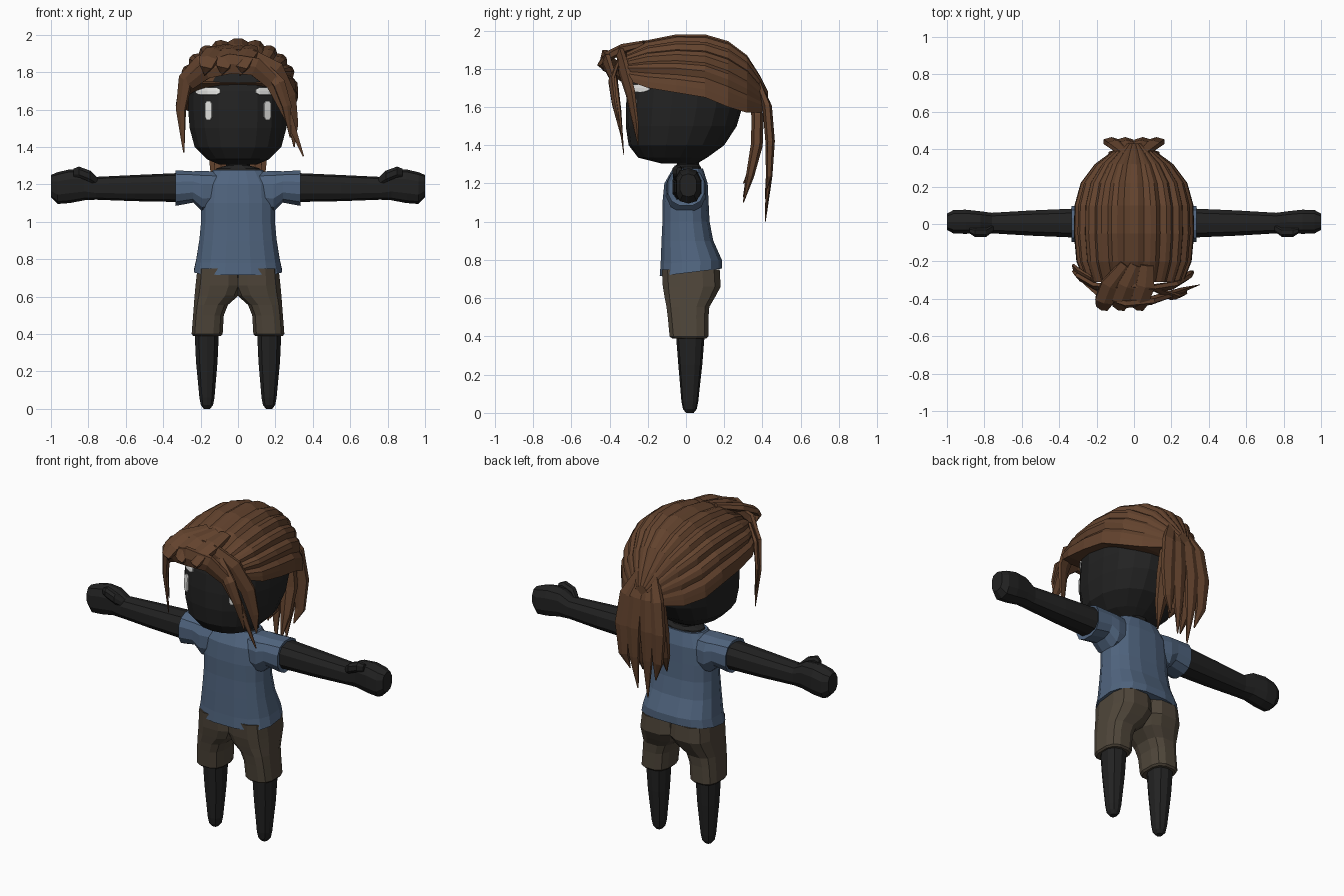
import bpy, bmesh, math
from mathutils import Vector
from mathutils.bvhtree import BVHTree

cube = bpy.data.objects.get("Cube")
if cube:
    bpy.data.objects.remove(cube, do_unlink=True)


def material(name, r, g, b):
    m = bpy.data.materials.new(name)
    m.use_nodes = True
    m.diffuse_color = (r, g, b, 1)
    bsdf = next(n for n in m.node_tree.nodes if n.type == 'BSDF_PRINCIPLED')
    bsdf.inputs["Base Color"].default_value = (r, g, b, 1)
    bsdf.inputs["Roughness"].default_value = 0.9
    return m


SKIN = material("black skin", .016, .016, .016)
HAIR = material("brown hair", .125, .056, .027)
SHIRT = material("blue shirt", .08, .128, .21)
SHORTS = material("olive brown shorts", .078, .061, .042)
WHITE = material("white face marks", .8, .8, .78)


def finish(name, bm, mat, mirror=False):
    bmesh.ops.recalc_face_normals(bm, faces=bm.faces)
    mesh = bpy.data.meshes.new(name)
    bm.to_mesh(mesh)
    bm.free()
    mesh.materials.append(mat)
    obj = bpy.data.objects.new(name, mesh)
    bpy.context.collection.objects.link(obj)
    if mirror:
        mod = obj.modifiers.new("Mirror", 'MIRROR')
        mod.use_mirror_merge = False
    return obj


def skin_loops(name, loops, mat, mirror=False):
    """Bridge closed loops of points and cap both ends."""
    bm = bmesh.new()
    rows = [[bm.verts.new(p) for p in loop] for loop in loops]
    n = len(rows[0])
    for a, b in zip(rows, rows[1:]):
        for i in range(n):
            j = (i + 1) % n
            bm.faces.new((a[i], a[j], b[j], b[i]))
    bm.faces.new(rows[0])
    bm.faces.new(rows[-1])
    return finish(name, bm, mat, mirror)


def spow(v, p):
    return math.copysign(abs(v) ** p, v)


def loft(name, rings, mat, n=12, p=.8, mirror=False):
    """Rings are (centre, half axis, half axis); p below one is boxier."""
    loops = []
    for c, u, v in rings:
        c, u, v = Vector(c), Vector(u), Vector(v)
        angles = [2 * math.pi * (i + .5) / n for i in range(n)]
        loops.append([c + u * spow(math.cos(a), p) + v * spow(math.sin(a), p) for a in angles])
    return skin_loops(name, loops, mat, mirror)


def level(z, x, rx, front, back, tilt=0):
    return (x, (front + back) / 2, z), (rx, 0, 0), (0, (back - front) / 2, tilt)


def upright(x, y, ry, low, high):
    return (x, y, (low + high) / 2), (0, ry, 0), (0, 0, (high - low) / 2)


def strand(name, path, width, normal, thick=.4):
    """Tapered lock of hair lying flat against the given normal."""
    pts = [Vector(p) for p in path]
    normal = Vector(normal).normalized()
    rings = []
    for i, p in enumerate(pts):
        t = i / (len(pts) - 1)
        tangent = pts[min(i + 1, len(pts) - 1)] - pts[max(i - 1, 0)]
        side = tangent.cross(normal).normalized()
        w = width * (1 - t ** 3) * (.6 + .4 * min(1, 3 * t)) + .004
        rings.append((p, side * w, side.cross(tangent).normalized() * w * thick))
    return loft(name, rings, HAIR, n=6, p=1)


# Head and neck
head = loft("head", [
    level(1.305, 0, .10, -.13, .06), level(1.335, 0, .17, -.25, .11),
    level(1.40, 0, .235, -.30, .20), level(1.50, 0, .262, -.315, .265),
    level(1.60, 0, .27, -.315, .295), level(1.70, 0, .268, -.305, .30),
    level(1.80, 0, .24, -.28, .27), level(1.88, 0, .15, -.18, .18)], SKIN, n=18, p=.88)
loft("neck", [
    level(1.20, 0, .16, -.08, .09), level(1.285, 0, .12, -.06, .08),
    level(1.30, 0, .065, -.05, .07), level(1.37, 0, .065, -.05, .07)], SKIN)

# Shirt body and sleeves
loft("shirt_body", [
    level(.735, 0, .24, -.14, .19, .02), level(.79, 0, .228, -.135, .19, .01),
    level(.90, 0, .21, -.13, .145), level(1.0, 0, .2, -.125, .125),
    level(1.1, 0, .2, -.125, .12), level(1.2, 0, .19, -.115, .115),
    level(1.278, 0, .135, -.07, .09)], SHIRT, n=16, p=.75)
loft("sleeves", [
    upright(.10, 0, .09, 1.06, 1.27), upright(.19, 0, .105, 1.05, 1.275),
    upright(.24, 0, .10, 1.10, 1.272), upright(.335, 0, .098, 1.082, 1.278),
    upright(.33, 0, .085, 1.10, 1.262)], SHIRT, p=.8, mirror=True)

# Arms, mitten hands and thumbs
loft("arms", [
    upright(.28, .005, .082, 1.105, 1.262), upright(.55, .005, .07, 1.11, 1.25),
    upright(.76, .005, .057, 1.118, 1.24), upright(.82, .01, .06, 1.115, 1.275),
    upright(.90, .012, .067, 1.10, 1.28), upright(.965, .012, .065, 1.095, 1.265),
    upright(1.0, .012, .045, 1.13, 1.25)], SKIN, n=10, p=.75, mirror=True)
loft("thumbs", [
    upright(.75, -.02, .02, 1.19, 1.235), upright(.79, -.045, .025, 1.21, 1.275),
    upright(.85, -.045, .026, 1.235, 1.297), upright(.88, -.035, .015, 1.24, 1.285)],
    SKIN, n=8, mirror=True)

# Shorts: two overlapping halves meeting at the seat
loft("shorts", [
    level(.39, .165, .076, -.075, .11), level(.40, .165, .085, -.088, .12),
    level(.50, .158, .084, -.098, .12), level(.555, .145, .093, -.105, .125),
    level(.605, .115, .12, -.115, .155), level(.66, .10, .13, -.125, .185),
    level(.75, .10, .12, -.13, .18)], SHORTS, p=.7, mirror=True)
loft("legs", [
    level(.44, .167, .069, -.055, .10), level(.25, .167, .06, -.04, .085),
    level(.06, .166, .042, -.024, .064), level(.02, .166, .034, -.016, .056),
    level(0, .166, .018, 0, .04)], SKIN, n=10, p=.85, mirror=True)


# Ridged hair cap, swept from the hairline to the tie at the back
def cap_loop(y, edge, w, top, lobes=11):
    loop, steps = [], lobes * 3
    for i in range(steps + 1):
        a = math.pi * i / steps
        r = .945 if i % 3 == 0 and 0 < i < steps else 1
        loop.append((w * r * spow(math.cos(a), .88), y,
                     edge + (top - edge) * r * math.sin(a) ** .88))
    return loop


skin_loops("hair_cap", [cap_loop(*row) for row in (
    (-.255, 1.75, .23, 1.82), (-.31, 1.74, .265, 1.89), (-.2, 1.70, .308, 1.95),
    (-.05, 1.675, .322, 1.98), (.1, 1.65, .318, 1.98), (.22, 1.60, .285, 1.945),
    (.32, 1.57, .21, 1.87), (.39, 1.57, .115, 1.76), (.43, 1.59, .05, 1.68))], HAIR)

# Ponytail: an outer fan and a shorter inner layer
for k, (x, tip) in enumerate([(-.115, 1.12), (-.045, 1.0), (.045, 1.04), (.115, 1.15)]):
    strand(f"ponytail_outer_{k}", [
        (.3 * x, .37, 1.74), (.85 * x, .425, 1.60), (1.05 * x, .44, 1.42),
        (x, .435, 1.24), (.75 * x, .415, tip)], .052, (0, 1, 0), .5)
for k, (x, tip) in enumerate([(-.09, 1.13), (0, 1.2), (.09, 1.1)]):
    strand(f"ponytail_inner_{k}", [
        (.3 * x, .34, 1.68), (.8 * x, .375, 1.55), (x, .37, 1.40),
        (x, .335, 1.24), (.9 * x, .30, tip)], .055, (0, 1, 0), .6)

# Fringe swept across the brow, with roots joining it to the cap
strand("fringe_main", [
    (-.26, -.30, 1.74), (-.17, -.38, 1.81), (-.04, -.425, 1.845), (.09, -.41, 1.83),
    (.19, -.375, 1.74), (.26, -.35, 1.58), (.35, -.325, 1.35)], .06, (0, -1, 0))
strand("fringe_upper", [
    (-.08, -.32, 1.89), (.08, -.345, 1.875), (.2, -.33, 1.81),
    (.27, -.29, 1.67), (.295, -.265, 1.52), (.30, -.25, 1.40)], .055, (.4, -1, 0))
strand("fringe_side", [
    (-.08, -.34, 1.89), (-.2, -.335, 1.85), (-.28, -.29, 1.76),
    (-.305, -.265, 1.6), (-.29, -.255, 1.37)], .05, (-.7, -1, 0))
strand("fringe_temple", [
    (-.22, -.30, 1.84), (-.285, -.27, 1.76), (-.315, -.24, 1.62),
    (-.30, -.235, 1.45)], .04, (-1, -.5, 0))
strand("fringe_lock", [
    (.12, -.35, 1.85), (.22, -.39, 1.74), (.26, -.375, 1.62), (.28, -.34, 1.45)],
    .035, (.3, -1, 0))
for k, x in enumerate((-.14, -.05, .05)):
    strand(f"fringe_root_{k}", [
        (x * .6 + .04, -.22, 1.93), (x + .01, -.33, 1.905), (x - .02, -.41, 1.865),
        (x - .03, -.445, 1.825), (x - .04, -.41, 1.78)], .06, (0, -.6, 1), .45)

# Eyes and brows: thin plates laid on the face
face = BVHTree.FromPolygons([v.co for v in head.data.vertices],
                            [p.vertices for p in head.data.polygons])


def plate(name, x, z, half_x, half_z):
    bm = bmesh.new()
    long_x = half_x > half_z
    rows = []
    for s, k in ((-1, .5), (-.7, 1), (0, 1), (.7, 1), (1, .5)):
        row = []
        for t in (-k, 0, k):
            dx, dz = (s, t) if long_x else (t, s)
            hit = face.ray_cast(Vector((x + dx * half_x, -1, z + dz * half_z)),
                                Vector((0, 1, 0)))[0]
            row.append(bm.verts.new(hit - Vector((0, .008, 0))))
        rows.append(row)
    for a, b in zip(rows, rows[1:]):
        for i in range(2):
            bm.faces.new((a[i], a[i + 1], b[i + 1], b[i]))
    obj = finish(name, bm, WHITE)
    mod = obj.modifiers.new("Thickness", 'SOLIDIFY')
    mod.thickness = .008
    mod.offset = 0


for side, sign in (("left", 1), ("right", -1)):
    plate(side + "_eye", sign * .157, 1.595, .018, .05)
    plate(side + "_brow", sign * .16, 1.698, .065, .019)
